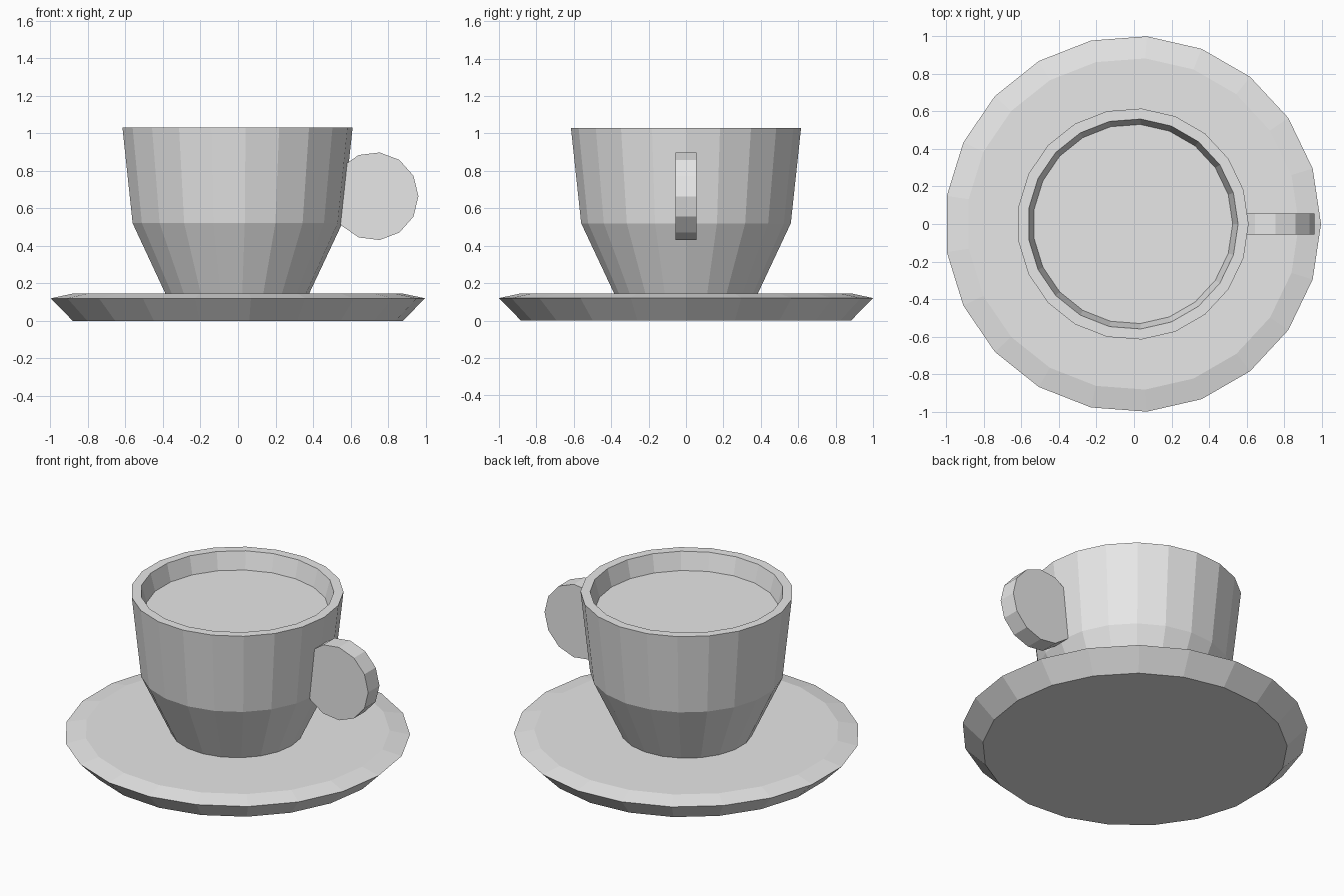
import bpy
import bmesh
import math

SIDES = 21
CENTRE_X = -0.006

if "Cube" in bpy.data.objects:
    bpy.data.objects.remove(bpy.data.objects["Cube"], do_unlink=True)

# One plain ceramic colour for every part
ceramic = bpy.data.materials.new("pale_grey")
ceramic.use_nodes = True
colour = (0.8, 0.8, 0.8, 1.0)
ceramic.diffuse_color = colour
ceramic.node_tree.nodes["Principled BSDF"].inputs["Base Color"].default_value = colour


def finish(name, bm):
    """Turn a bmesh into a flat-shaded object."""
    bmesh.ops.recalc_face_normals(bm, faces=bm.faces)
    mesh = bpy.data.meshes.new(name)
    bm.to_mesh(mesh)
    bm.free()
    mesh.materials.append(ceramic)
    obj = bpy.data.objects.new(name, mesh)
    bpy.context.collection.objects.link(obj)
    return obj


def turned(name, profile):
    """Stack rings of (radius, height), bridge them and cap both ends."""
    bm = bmesh.new()
    rings = []
    for radius, z in profile:
        angles = [math.tau * i / SIDES for i in range(SIDES)]
        rings.append([bm.verts.new((radius * math.cos(a), radius * math.sin(a), z))
                      for a in angles])
    for low, high in zip(rings, rings[1:]):
        for i in range(SIDES):
            j = (i + 1) % SIDES
            bm.faces.new((low[i], low[j], high[j], high[i]))
    bm.faces.new(rings[0][::-1])
    bm.faces.new(rings[-1])
    obj = finish(name, bm)
    obj.location.x = CENTRE_X
    return obj


# Saucer with a flared underside and a shallow bevelled rim
turned("saucer", [(0.885, 0), (1.003, 0.12), (0.885, 0.145)])

# Cup wall, rim and inner lip, closed by the drink surface
turned("cup", [(0.383, 0.14), (0.562, 0.52), (0.617, 1.03),
               (0.561, 1.03), (0.532, 0.92)])

# Solid disc handle, set into the wall on the left side
bm = bmesh.new()
bmesh.ops.create_cone(bm, cap_ends=True, segments=13, radius1=0.235,
                      radius2=0.235, depth=0.114)
# Put a corner on the outermost point, then stand the disc upright
first = max(bm.verts, key=lambda v: v.co.z)
turn = -math.atan2(first.co.y, first.co.x)
for v in bm.verts:
    x, y = v.co.x, v.co.y
    v.co = (x * math.cos(turn) - y * math.sin(turn), v.co.z,
            x * math.sin(turn) + y * math.cos(turn))
handle = finish("handle", bm)
handle.location = (0.727, 0, 0.664)
